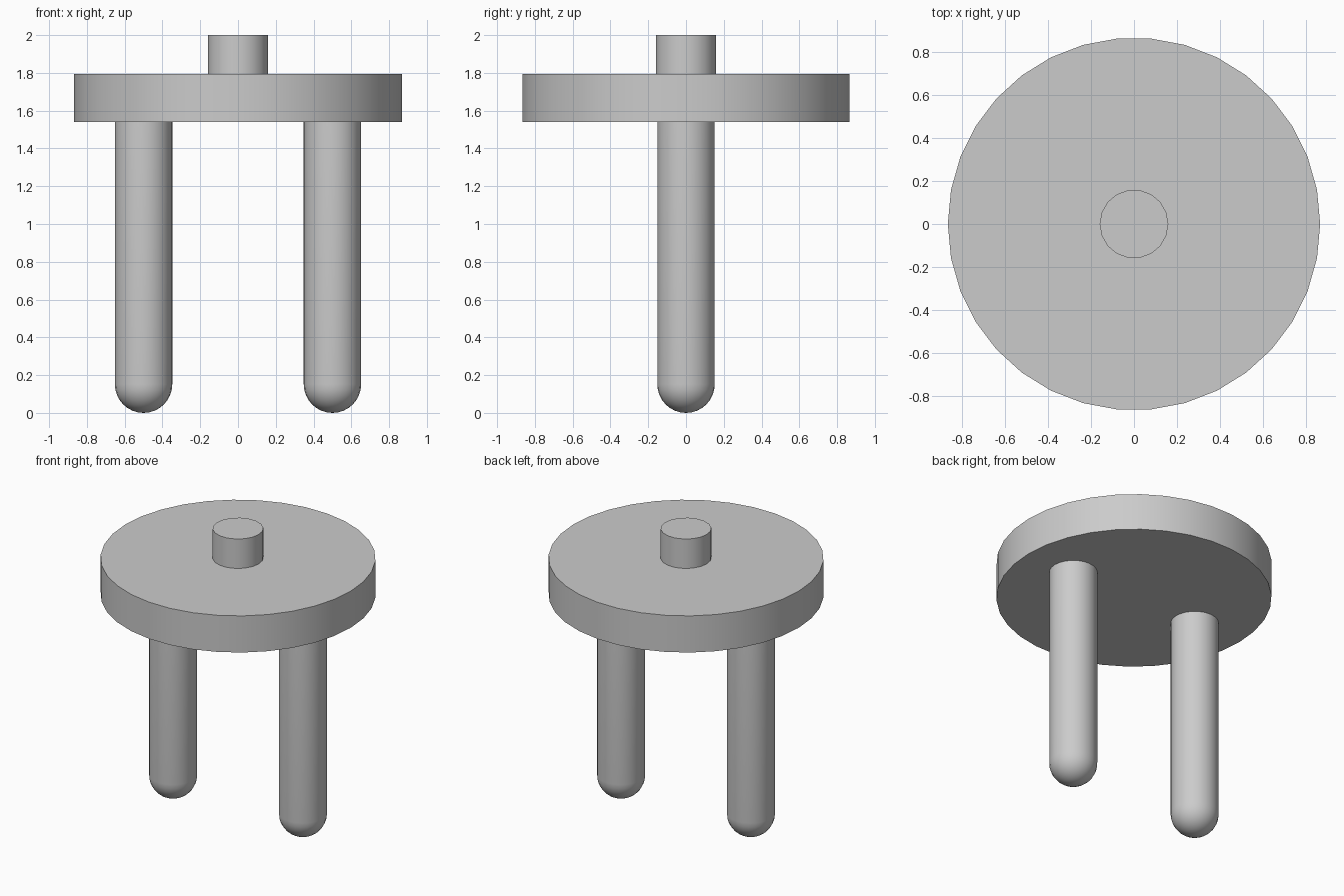
import bpy
import bmesh
from math import sin, cos, pi, radians

cube = bpy.data.objects.get("Cube")
if cube:
    bpy.data.objects.remove(cube, do_unlink=True)

grey = bpy.data.materials.new("plain grey")
grey.use_nodes = True
colour = (0.6, 0.6, 0.6, 1)
grey.diffuse_color = colour
grey.node_tree.nodes["Principled BSDF"].inputs["Base Color"].default_value = colour


def finish(obj, name):
    obj.name = name
    obj.data.materials.append(grey)
    bpy.ops.object.select_all(action="DESELECT")
    obj.select_set(True)
    bpy.context.view_layer.objects.active = obj
    bpy.ops.object.shade_smooth_by_angle(angle=radians(30))


def disc(name, radius, bottom, top, sides):
    """Upright cylinder with its first corner on the +x axis."""
    bpy.ops.mesh.primitive_cylinder_add(
        vertices=sides, radius=radius, depth=top - bottom,
        location=(0, 0, (bottom + top) / 2), rotation=(0, 0, pi / 2))
    finish(bpy.context.object, name)


def round_ended_leg(name, x, radius, top, sides=24, rings=8):
    """Lathe a straight post with a hemispherical foot."""
    profile = [(radius * sin(a), 0, radius - radius * cos(a))
               for a in (pi / 2 * i / rings for i in range(rings + 1))]
    profile += [(radius, 0, top), (0, 0, top)]
    bm = bmesh.new()
    verts = [bm.verts.new(p) for p in profile]
    edges = [bm.edges.new(pair) for pair in zip(verts, verts[1:])]
    bmesh.ops.spin(bm, geom=verts + edges, cent=(0, 0, 0), axis=(0, 0, 1),
                   angle=2 * pi, steps=sides)
    bmesh.ops.remove_doubles(bm, verts=bm.verts, dist=0.0001)
    bmesh.ops.recalc_face_normals(bm, faces=bm.faces)
    mesh = bpy.data.meshes.new(name)
    bm.to_mesh(mesh)
    bm.free()
    obj = bpy.data.objects.new(name, mesh)
    obj.location.x = x
    bpy.context.collection.objects.link(obj)
    finish(obj, name)


# Round slab and the knob on top of it
disc("round_top", 0.868, 1.54, 1.795, 34)
disc("top_knob", 0.16, 1.795, 2.0, 18)

# Pair of legs
for side, x in (("left", 0.5), ("right", -0.5)):
    round_ended_leg(side + "_leg", x, 0.152, 1.545)
